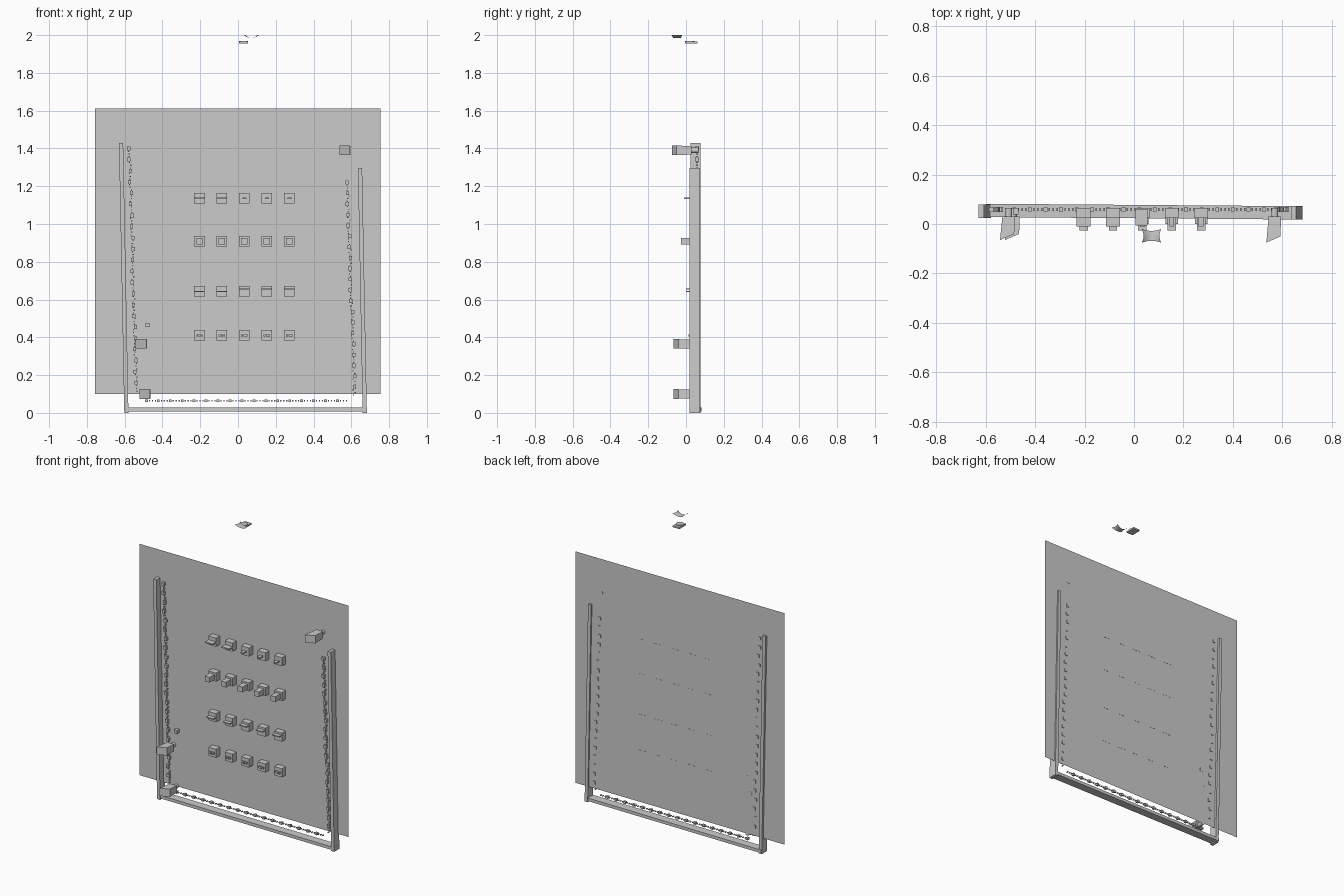
import bpy, bmesh, math, random
from mathutils import Vector, Matrix

cube = bpy.data.objects.get("Cube")
if cube:
    bpy.data.objects.remove(cube)
random.seed(4)

grey = bpy.data.materials.new("plain grey")
grey.use_nodes = True
GREY = (0.6, 0.6, 0.6, 1)
grey.diffuse_color = GREY
grey.node_tree.nodes["Principled BSDF"].inputs["Base Color"].default_value = GREY


def finish(name, bm):
    mesh = bpy.data.meshes.new(name)
    bm.to_mesh(mesh)
    bm.free()
    mesh.materials.append(grey)
    obj = bpy.data.objects.new(name, mesh)
    bpy.context.collection.objects.link(obj)
    return obj


def add_box(bm, centre, size):
    m = Matrix.Translation(centre) @ Matrix.Diagonal((*size, 1))
    return bmesh.ops.create_cube(bm, size=1, matrix=m)["verts"]


def slanted_bar(name, start, end, width, depth, axis):
    """Box whose end caps stay square to the given axis while it leans."""
    bm = bmesh.new()
    length = end[axis] - start[axis]
    size = [width, depth, width]
    size[axis] = length
    for v in add_box(bm, (0, 0, 0), size):
        t = v.co[axis] / length + 0.5
        offset = Vector(start).lerp(Vector(end), t)
        v.co[axis] = 0
        v.co += offset
    return finish(name, bm)


# Thin backing sheet
bm = bmesh.new()
bmesh.ops.create_grid(bm, x_segments=1, y_segments=1, size=0.756,
                      matrix=Matrix.Translation((-0.002, 0.064, 0.855)) @ Matrix.Rotation(math.pi / 2, 4, 'X'))
finish("backing_sheet", bm)

# Frame rails
slanted_bar("right_rail", (-0.591, 0.051, 0), (-0.619, 0.051, 1.43), 0.022, 0.054, 2)
slanted_bar("left_rail", (0.671, 0.046, 0), (0.646, 0.046, 1.297), 0.022, 0.054, 2)
slanted_bar("bottom_rail", (-0.6, 0.055, 0.018), (0.682, 0.045, 0.018), 0.02, 0.054, 0)

# Grid of blocks, each row with its own raised detail
ROWS = {"slot": 1.136, "peg": 0.908, "ledge": 0.643, "stud": 0.41}
for kind, z in ROWS.items():
    for i in range(5):
        x = -0.204 + i * 0.119
        bm = bmesh.new()
        add_box(bm, (x, 0.045, z), (0.056, 0.04, 0.056))
        if kind == "slot":
            wide = 0.056 if i < 2 else 0.02
            add_box(bm, (x, 0.01, z), (wide, 0.04, 0.008))
        elif kind == "peg":
            add_box(bm, (x, 0, z), (0.034, 0.054, 0.034))
        elif kind == "ledge":
            lift = 0 if i < 2 else 0.012
            add_box(bm, (x, 0.015, z + lift), (0.05, 0.03, 0.006))
        else:
            for k in (-1, 0, 1):
                add_box(bm, (x + k * 0.012, 0.02, z), (0.01, 0.014, 0.012))
        finish(f"{kind}_block_{i + 1}", bm)


# Large projecting holds: flared box with a round boss on the sheet
def hold(name, x, z, front_y, lean):
    bm = bmesh.new()
    for v in add_box(bm, (0, 0, 0), (0.05, 1, 0.045)):
        if v.co.y < 0:
            v.co.x = v.co.x * 1.15 + lean
            v.co.z *= 1.12
            v.co.y = front_y + (0.025 if v.co.x > lean else 0)
        else:
            v.co.y = 0.03
        v.co += Vector((x, 0, z))
    turn = Matrix.Translation((x, 0.045, z)) @ Matrix.Rotation(math.pi / 2, 4, 'X')
    bmesh.ops.create_cone(bm, cap_ends=True, segments=12, radius1=0.014,
                          radius2=0.014, depth=0.04, matrix=turn)
    finish(name, bm)


hold("upper_hold", 0.57, 1.39, -0.075, -0.005)
hold("middle_hold", -0.508, 0.365, -0.065, -0.006)
hold("lower_hold", -0.488, 0.1, -0.065, -0.006)


# Strips of small fixings with tiny beads between them
def fixing_strip(name, start, end, stations):
    bm = bmesh.new()
    a, b = Vector(start), Vector(end)
    along_x = abs(b.x - a.x) > abs(b.z - a.z)
    for i in range(stations):
        for k in range(4):
            p = a.lerp(b, (i + k / 4) / stations)
            if not along_x:
                p.x += random.uniform(-0.006, 0.006)
            size = (0.017, 0.02, 0.02) if k == 0 else (0.006, 0.012, 0.006)
            if along_x and k == 0:
                size = (0.015, 0.016, 0.015)
            add_box(bm, p, size)
    finish(name, bm)


fixing_strip("right_fixings", (-0.575, 0.058, 1.4), (-0.538, 0.058, 0.1), 22)
fixing_strip("left_fixings", (0.58, 0.058, 1.22), (0.617, 0.058, 0.08), 20)
fixing_strip("bottom_fixings", (-0.485, 0.058, 0.064), (0.59, 0.058, 0.064), 17)
bm = bmesh.new()
add_box(bm, (-0.479, 0.052, 0.466), (0.022, 0.026, 0.022))
finish("loose_fixing", bm)

# Floating pad with round cap above the sheet
bm = bmesh.new()
add_box(bm, (0.03, 0.027, 1.96), (0.048, 0.066, 0.01))
bmesh.ops.create_cone(bm, cap_ends=True, segments=20, radius1=0.024, radius2=0.024,
                      depth=0.006, matrix=Matrix.Translation((0.03, 0.02, 1.967)))
finish("floating_pad", bm)

# Curved cloth-like leaf with pinched edges
bm = bmesh.new()
bmesh.ops.create_grid(bm, x_segments=10, y_segments=10, size=1)
for v in bm.verts:
    u, w = v.co.x, v.co.y
    v.co = (0.071 + 0.04 * u * (0.8 + 0.2 * w * w),
            -0.048 + 0.028 * w * (0.72 + 0.28 * u * u),
            1.985 + 0.015 * u * u)
for f in bm.faces:
    f.smooth = True
finish("curved_leaf", bm)
